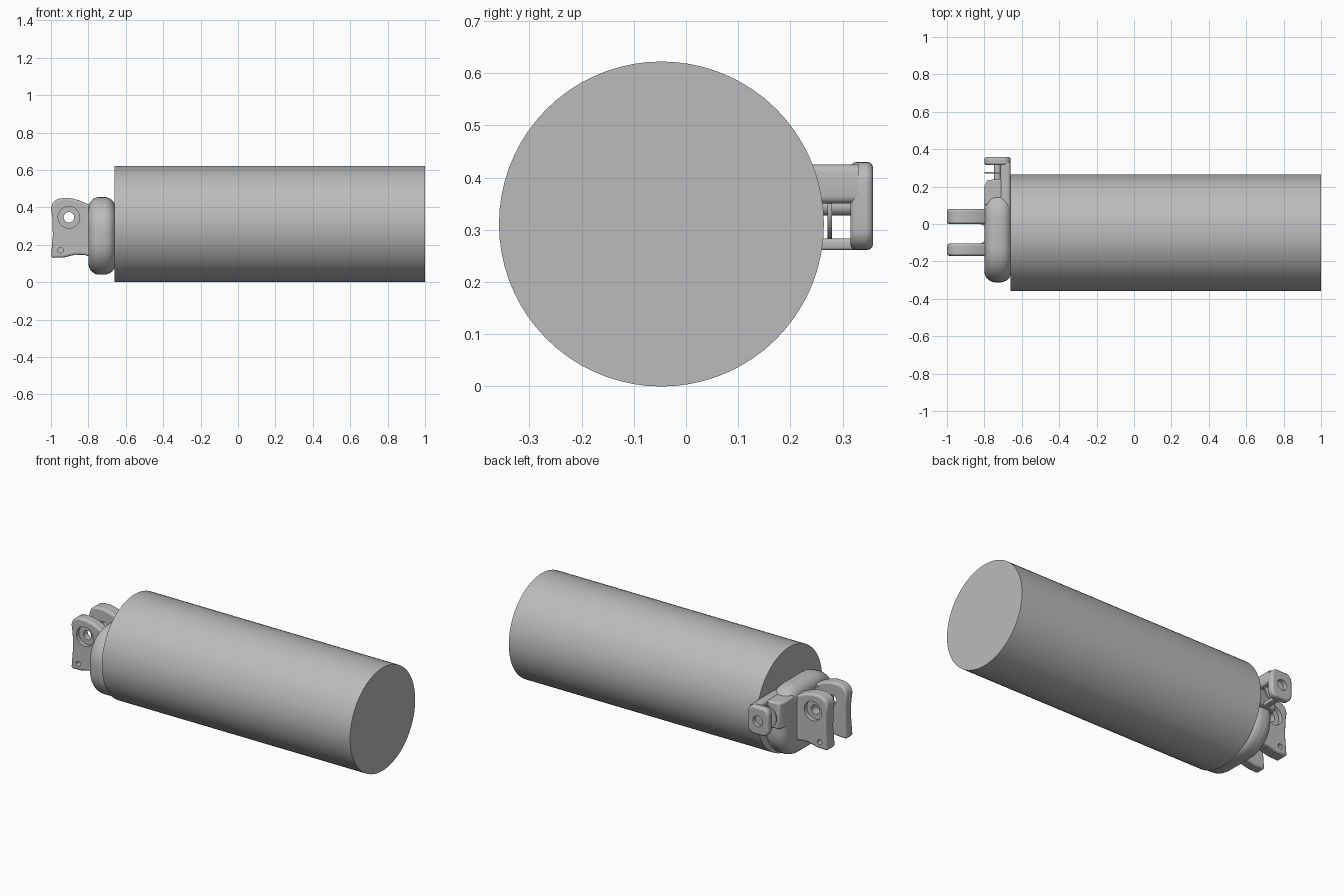
import bpy, bmesh, math
from mathutils import Vector, Matrix

cube = bpy.data.objects.get("Cube")
if cube:
    bpy.data.objects.remove(cube, do_unlink=True)

steel = bpy.data.materials.new("grey steel")
steel.use_nodes = True
GREY = (0.5, 0.5, 0.5, 1)
steel.diffuse_color = GREY
steel.node_tree.nodes["Principled BSDF"].inputs["Base Color"].default_value = GREY


def finish(name, bm, bevel=0, segments=4):
    bmesh.ops.recalc_face_normals(bm, faces=bm.faces)
    mesh = bpy.data.meshes.new(name)
    bm.to_mesh(mesh)
    bm.free()
    mesh.materials.append(steel)
    obj = bpy.data.objects.new(name, mesh)
    bpy.context.collection.objects.link(obj)
    if bevel:
        mod = obj.modifiers.new("rounding", 'BEVEL')
        mod.width, mod.segments = bevel, segments
        mod.limit_method, mod.angle_limit = 'ANGLE', math.radians(40)
    return obj


def prism(name, outline, axis, start, end, bevel=0, segments=4):
    """Extrude a 2D outline along x, y or z from start to end."""
    place = {'x': lambda a, b: (start, a, b),
             'y': lambda a, b: (a, start, b),
             'z': lambda a, b: (a, b, start)}[axis]
    bm = bmesh.new()
    face = bm.faces.new([bm.verts.new(place(a, b)) for a, b in outline])
    moved = bmesh.ops.extrude_face_region(bm, geom=[face])['geom']
    offset = Vector([(end - start) * (axis == k) for k in 'xyz'])
    bmesh.ops.translate(bm, vec=offset,
                        verts=[v for v in moved if isinstance(v, bmesh.types.BMVert)])
    return finish(name, bm, bevel, segments)


def rounded_rect(a0, a1, b0, b1, r, steps=10):
    corners = [(a1 - r, b1 - r), (a0 + r, b1 - r), (a0 + r, b0 + r), (a1 - r, b0 + r)]
    return [(a + r * math.cos(t), b + r * math.sin(t))
            for i, (a, b) in enumerate(corners)
            for t in [math.pi / 2 * (i + k / steps) for k in range(steps + 1)]]


def rod(name, axis, centre, radius, length, sides=32):
    turn = Matrix.Rotation(math.pi / 2, 4, 'Y' if axis == 'x' else 'X')
    bm = bmesh.new()
    bmesh.ops.create_cone(bm, cap_ends=True, segments=sides, radius1=radius,
                          radius2=radius, depth=length,
                          matrix=Matrix.Translation(centre) @ turn)
    return finish(name, bm)


def cut(obj, cutter):
    mod = obj.modifiers.new("hole", 'BOOLEAN')
    mod.operation, mod.solver, mod.object = 'DIFFERENCE', 'EXACT', cutter
    cutter.hide_render = True
    cutter.hide_set(True)


parts = []

# Main body and the pillow-shaped end flange
parts.append(rod("cylinder_body", 'x', (0.17, -0.047, 0.311), 0.311, 1.66, 72))
parts.append(prism("end_flange", rounded_rect(-0.312, 0.215, 0.04, 0.455, 0.18),
                   'x', -0.8, -0.655, 0.06, 8))

# Two lugs with bolt holes and curved roots
lug = [(-1, 0.13), (-0.93, 0.132), (-0.87, 0.147), (-0.82, 0.145), (-0.77, 0.13),
       (-0.77, 0.4), (-0.81, 0.42), (-0.85, 0.438), (-0.9, 0.45), (-0.94, 0.45),
       (-0.97, 0.442), (-0.99, 0.425), (-1, 0.395), (-0.992, 0.34), (-0.99, 0.25)]
for side, y0, y1, outer in (("front", -0.17, -0.105, -0.17), ("back", 0.0, 0.08, 0.08)):
    ear = prism(side + "_lug", lug, 'y', y0, y1, 0.012, 3)
    mid = (y0 + y1) / 2
    for label, x, z, r, y, depth in (("bolt", -0.904, 0.347, 0.028, mid, 0.3),
                                     ("recess", -0.904, 0.347, 0.058, outer, 0.05),
                                     ("pin", -0.949, 0.171, 0.015, outer, 0.09)):
        cut(ear, rod(f"{side}_{label}_cutter", 'y', (x, y, z), r, depth))
    parts.append(ear)
    for label, y, way in (("lower", y0, -1), ("upper", y1, 1)):
        r = 0.04 if y != outer else 0.02
        curve = [(-0.79 - r + r * math.sin(t), y + way * r * (1 - math.cos(t)))
                 for t in [math.pi / 2 * k / 8 for k in range(9)]]
        inside = [(-0.75, y + way * r), (-0.75, y - way * 0.01), (-0.79 - r, y - way * 0.01)]
        parts.append(prism(f"{side}_lug_{label}_root", curve + inside, 'z', 0.16, 0.4))

# Side bracket: spine, collar, end cap with a hole
parts.append(prism("bracket_spine", rounded_rect(-0.715, -0.66, 0.35, 0.425, 0.015, 4),
                   'y', 0.1, 0.33))
collar = [(-0.8, 0.1), (-0.8, 0.2), (-0.785, 0.235), (-0.715, 0.24), (-0.66, 0.25), (-0.66, 0.1)]
parts.append(prism("bracket_collar", collar, 'z', 0.262, 0.42, 0.01, 3))
cap = prism("bracket_end_cap", rounded_rect(-0.8, -0.66, 0.261, 0.43, 0.04, 6),
            'y', 0.315, 0.358, 0.012, 3)
cut(cap, rod("cap_cutter", 'y', (-0.73, 0.358, 0.345), 0.032, 0.05))
parts.append(cap)

# Pin, thin washer and lower tie inside the bracket
parts.append(rod("bracket_pin", 'y', (-0.73, 0.275, 0.345), 0.018, 0.1, 24))
parts.append(rod("bracket_washer", 'y', (-0.737, 0.275, 0.345), 0.062, 0.008))
parts.append(prism("bracket_lower_tie", rounded_rect(-0.74, -0.7, 0.261, 0.283, 0.006, 3),
                   'y', 0.2, 0.33))

# Smooth shading with sharp edges kept
bpy.ops.object.select_all(action='DESELECT')
for obj in parts:
    obj.select_set(True)
bpy.context.view_layer.objects.active = parts[0]
bpy.ops.object.shade_smooth_by_angle(angle=math.radians(35))
